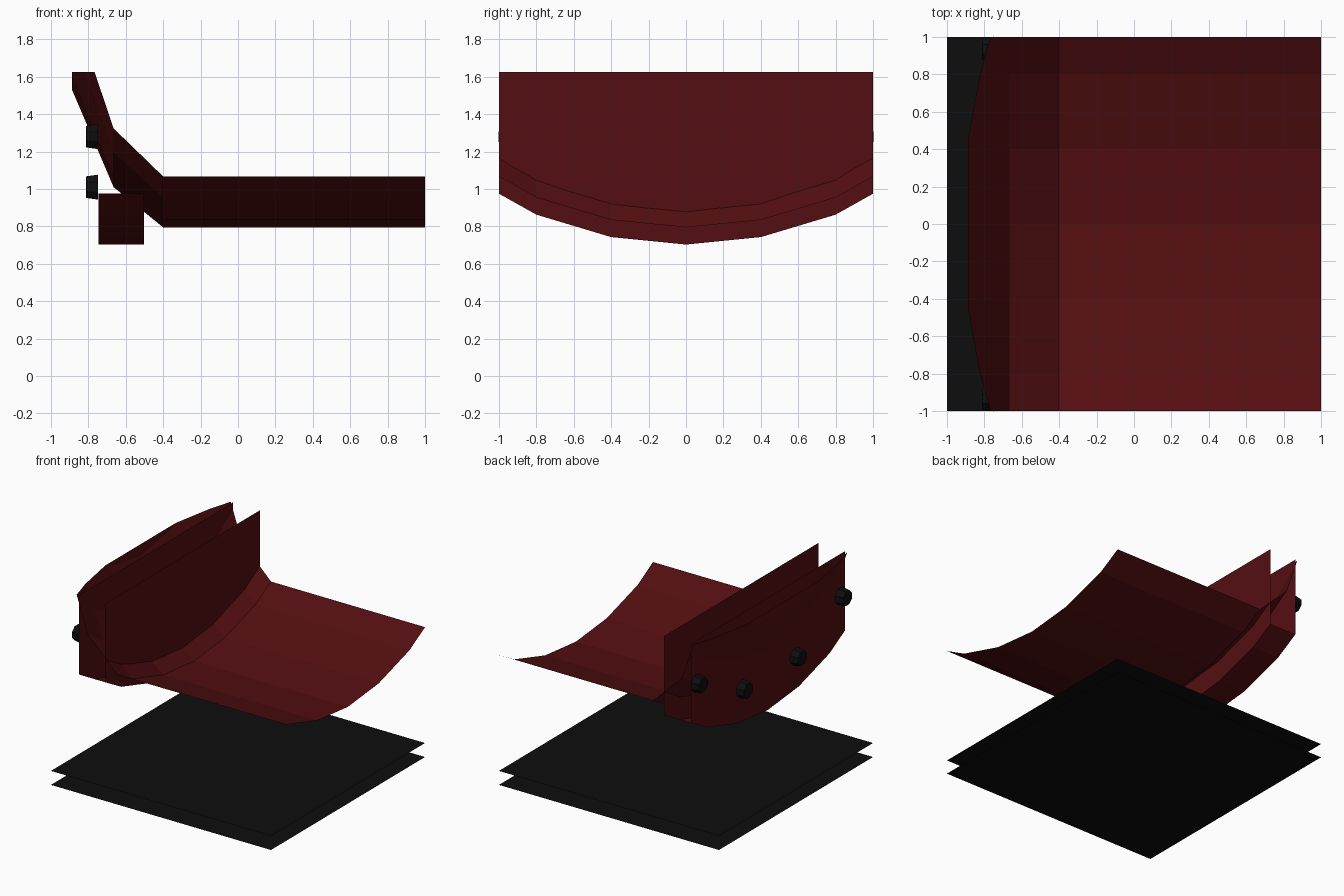
import bpy, bmesh, math
from mathutils import Matrix, Vector

if "Cube" in bpy.data.objects:
    bpy.data.objects.remove(bpy.data.objects["Cube"])


def material(name, rgb):
    m = bpy.data.materials.new(name)
    m.diffuse_color = (*rgb, 1.0)
    m.use_nodes = True
    m.node_tree.nodes["Principled BSDF"].inputs["Base Color"].default_value = m.diffuse_color
    return m


RED = material("dark red", (0.088, 0.0045, 0.0055))
BLACK = material("black", (0.0042, 0.0042, 0.0042))

YS = [-1, -0.8, -0.4, 0, 0.4, 0.8, 1]
SAG = {0: 0.0, 0.4: 0.04, 0.8: 0.16, 1: 0.272}   # curved cross-section
TOP = 1.625


def finish(bm, name, mat):
    me = bpy.data.meshes.new(name)
    bm.to_mesh(me)
    bm.free()
    me.materials.append(mat)
    ob = bpy.data.objects.new(name, me)
    bpy.context.collection.objects.link(ob)
    return ob


def loft(rows, name, mat):
    """Skin a list of point rows with quads."""
    bm = bmesh.new()
    vs = [[bm.verts.new(p) for p in row] for row in rows]
    for a, b in zip(vs, vs[1:]):
        for i in range(len(a) - 1):
            bm.faces.new((a[i], a[i + 1], b[i + 1], b[i]))
    return bm


# Curved seat sheet sweeping up into the back, cut flat at the top
stations = [(1, 0.795, 1), (-0.4, 0.795, 1), (-0.665, 1.01, 1.155),
            (-0.887, 1.53, 1.66), (-0.887, 2.3, 1.66)]
bm = loft([[(x, y, z + k * SAG[abs(y)]) for y in YS] for x, z, k in stations],
          "seat", RED)
bmesh.ops.bisect_plane(bm, geom=bm.verts[:] + bm.edges[:] + bm.faces[:],
                       plane_co=(0, 0, TOP), plane_no=(0, 0, 1), clear_outer=True)
finish(bm, "seat_sheet", RED)

# Open channel: two upright panels joined by a curved bottom strip
X_IN, X_OUT = -0.502, -0.747
low = lambda x: [(x, y, 0.703 + SAG[abs(y)]) for y in YS]
high = lambda x: [(x, y, TOP) for y in YS]
finish(loft([high(X_IN), low(X_IN), low(X_OUT), high(X_OUT)], "back", RED),
       "back_channel", RED)

# Two thin base sheets
for name, z in (("lower_base", 0.0), ("upper_base", 0.115)):
    finish(loft([[(-1, -1, z), (1, -1, z)], [(-1, 1, z), (1, 1, z)]], name, BLACK),
           name, BLACK)

# Eight-sided buttons on the rear panel, slightly tapered
for i, (y, z) in enumerate([(-0.935, 1.28), (-0.35, 1.01), (0.35, 1.01), (0.935, 1.28)]):
    bm = bmesh.new()
    rot = Matrix.Rotation(math.radians(-90), 4, 'Y')
    spin = Matrix.Rotation(math.radians(22.5), 4, 'Z')
    bmesh.ops.create_cone(bm, cap_ends=True, segments=8, radius1=0.072, radius2=0.062,
                          depth=0.065,
                          matrix=Matrix.Translation(Vector((-0.781, y, z))) @ rot @ spin)
    finish(bm, f"rear_button_{i + 1}", BLACK)
